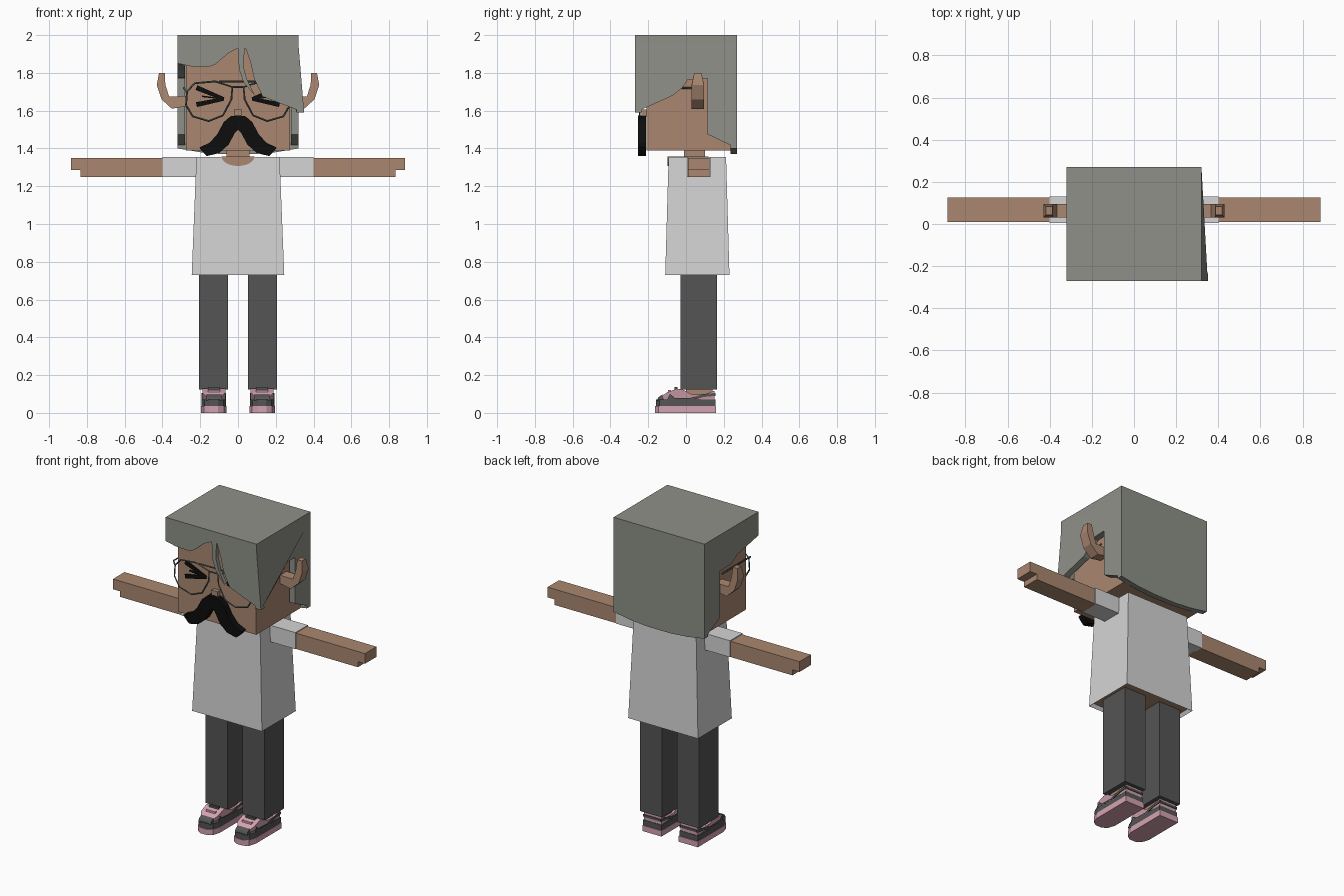
import bpy, bmesh, math
from mathutils import Vector

if "Cube" in bpy.data.objects:
    bpy.data.objects.remove(bpy.data.objects["Cube"], do_unlink=True)


def material(name, r, g, b):
    m = bpy.data.materials.new(name)
    m.use_nodes = True
    m.diffuse_color = (r, g, b, 1)
    m.node_tree.nodes["Principled BSDF"].inputs["Base Color"].default_value = (r, g, b, 1)
    return m


HAIR = material("grey hair", 0.27, 0.28, 0.245)
SKIN = material("brown skin", 0.40, 0.245, 0.162)
SHIRT = material("white cloth", 0.66, 0.66, 0.66)
PANTS = material("charcoal cloth", 0.09, 0.09, 0.09)
PINK = material("pink rubber", 0.66, 0.37, 0.44)
BLACK = material("black", 0.004, 0.004, 0.004)
FRAME = material("slate metal", 0.09, 0.115, 0.11)


def add(name, bm, *mats):
    bmesh.ops.recalc_face_normals(bm, faces=bm.faces)
    me = bpy.data.meshes.new(name)
    bm.to_mesh(me)
    bm.free()
    for m in mats:
        me.materials.append(m)
    ob = bpy.data.objects.new(name, me)
    bpy.context.collection.objects.link(ob)
    return ob


def box(name, lo, hi, mat, top=None):
    """Box between two corners; top = (x0, y0, x1, y1) tapers the upper face."""
    x0, y0, x1, y1 = top or (lo[0], lo[1], hi[0], hi[1])
    bm = bmesh.new()
    low = [(lo[0], lo[1]), (hi[0], lo[1]), (hi[0], hi[1]), (lo[0], hi[1])]
    high = [(x0, y0), (x1, y0), (x1, y1), (x0, y1)]
    a = [bm.verts.new((x, y, lo[2])) for x, y in low]
    b = [bm.verts.new((x, y, hi[2])) for x, y in high]
    bm.faces.new(a)
    bm.faces.new(b)
    for i in range(4):
        j = (i + 1) % 4
        bm.faces.new((a[i], a[j], b[j], b[i]))
    return add(name, bm, mat)


def prism(name, pts, axis, start, end, mat):
    """Outline in the two other axes, extruded along axis from start to end."""
    def place(p, d):
        return {"x": (d, p[0], p[1]), "y": (p[0], d, p[1]), "z": (p[0], p[1], d)}[axis]
    bm = bmesh.new()
    face = bm.faces.new([bm.verts.new(place(p, start)) for p in pts])
    ext = bmesh.ops.extrude_face_region(bm, geom=[face])
    move = Vector(place((0, 0), end - start))
    bmesh.ops.translate(bm, vec=move, verts=[g for g in ext["geom"] if isinstance(g, bmesh.types.BMVert)])
    return add(name, bm, mat)


def mirror_x(pts):
    return [(-x, *rest) for x, *rest in pts]


def bar(name, p, q, w, y0, y1, mat):
    """Flat tapered bar between two points in the x-z plane."""
    p, q = Vector(p), Vector(q)
    n = (q - p).orthogonal().normalized() * w / 2
    return prism(name, [p + n, q + n * 0.7, q - n * 0.7, p - n], "y", y0, y1, mat)


def wire(name, pts, cyclic=False):
    cu = bpy.data.curves.new(name, "CURVE")
    cu.dimensions = "3D"
    cu.bevel_depth = 0.005
    cu.bevel_resolution = 0
    sp = cu.splines.new("POLY")
    sp.points.add(len(pts) - 1)
    for s, p in zip(sp.points, pts):
        s.co = (*p, 1)
    sp.use_cyclic_u = cyclic
    cu.materials.append(FRAME)
    ob = bpy.data.objects.new(name, cu)
    bpy.context.collection.objects.link(ob)


# Head and neck
box("head", (-0.275, -0.21, 1.39), (0.275, 0.235, 1.96), SKIN)
box("neck", (-0.06, -0.01, 1.3), (0.06, 0.1, 1.4), SKIN)
box("nose", (-0.022, -0.235, 1.57), (0.022, -0.2, 1.605), SKIN)

# Hair cap: crown, fringe, loose strand, back and two side panels
box("hair_crown", (-0.32, -0.27, 1.94), (0.32, 0.27, 2), HAIR)
prism("hair_fringe", [(-0.32, 1.95), (-0.32, 1.85), (-0.25, 1.835), (-0.16, 1.83), (-0.12, 1.845),
                      (-0.05, 1.905), (0, 1.93), (0.04, 1.93), (0.065, 1.86), (0.085, 1.77),
                      (0.13, 1.675), (0.35, 1.59), (0.335, 1.72), (0.32, 1.95)], "y", -0.27, -0.235, HAIR)
prism("hair_strand", [(0, 1.94), (0.005, 1.82), (0.03, 1.75), (0.09, 1.68), (0.05, 1.76),
                      (0.03, 1.83), (0.035, 1.94)], "y", -0.265, -0.24, HAIR)
prism("hair_back", [(-0.32, 1.95), (-0.32, 1.4), (-0.2, 1.38), (-0.08, 1.37), (0.08, 1.37),
                    (0.2, 1.38), (0.32, 1.4), (0.32, 1.95)], "y", 0.235, 0.27, HAIR)
rear = [(0.27, 1.95), (0.27, 1.4), (0.115, 1.475), (0.115, 1.77)]
prism("hair_side_right", rear + [(0, 1.775), (-0.06, 1.81), (-0.27, 1.85), (-0.27, 1.95)],
      "x", -0.32, -0.28, HAIR)
side = prism("hair_side_left", rear + [(0.01, 1.765), (-0.02, 1.72), (-0.07, 1.68), (-0.27, 1.59),
                                       (-0.27, 1.95)], "x", 0.28, 0.32, HAIR)
for v in side.data.vertices:  # flare the front tip outward
    if v.co.z < 1.6 and v.co.y < -0.2:
        v.co.x += 0.03

# Moustache
half = [(0.04, 1.57), (0.075, 1.54), (0.11, 1.475), (0.15, 1.43), (0.205, 1.405), (0.19, 1.385),
        (0.165, 1.36), (0.1, 1.375), (0.05, 1.42), (0.015, 1.485)]
prism("moustache", [(0, 1.575)] + half + [(0, 1.5)] + mirror_x(half)[::-1], "y", -0.255, -0.212, BLACK)

# Features on both sides of the body
ear = [(0.27, 1.625), (0.35, 1.61), (0.405, 1.66), (0.43, 1.735), (0.418, 1.8), (0.386, 1.8),
       (0.385, 1.74), (0.365, 1.675), (0.27, 1.677)]
lens = [(0.27, 1.7), (0.23, 1.745), (0.12, 1.755), (0.03, 1.725), (0.035, 1.66), (0.08, 1.575),
        (0.155, 1.545), (0.24, 1.57), (0.275, 1.63)]
foot = [(0.06, 0.16), (0.06, -0.1), (0.075, -0.145), (0.105, -0.165), (0.15, -0.165),
        (0.18, -0.145), (0.195, -0.1), (0.195, 0.16)]
for s, label in ((1, "left"), (-1, "right")):
    def flip(pts):
        return pts if s > 0 else mirror_x(pts)

    def sbox(name, lo, hi, mat):
        xs = sorted((s * lo[0], s * hi[0]))
        return box(f"{label}_{name}", (xs[0], *lo[1:]), (xs[1], *hi[1:]), mat)

    # Ear, narrowing toward its tip
    ob = prism(label + "_ear", flip(ear), "y", 0.03, 0.095, SKIN)
    for v in ob.data.vertices:
        if v.co.z > 1.75:
            v.co.y = 0.063 + (v.co.y - 0.063) * 0.6
    # Squeezed-shut eye
    for i, p in enumerate(((0.22, 1.722), (0.19, 1.676), (0.22, 1.632))):
        bar(f"{label}_eye_line_{i}", (s * p[0], p[1]), (s * 0.075, 1.662), 0.026 if i != 1 else 0.008,
            -0.218, -0.209, BLACK)
    # Spectacles
    wire(label + "_rim", [(x, -0.245, z) for x, z in flip(lens)], True)
    wire(label + "_temple", [(s * 0.272, -0.245, 1.7), (s * 0.288, -0.235, 1.72), (s * 0.288, 0.05, 1.72)])
    # Sleeve, arm and hand
    sbox("sleeve", (0.2, 0.005, 1.25), (0.4, 0.13, 1.355), SHIRT)
    sbox("arm", (0.39, 0.01, 1.25), (0.835, 0.125, 1.35), SKIN)
    sbox("hand", (0.83, 0.01, 1.285), (0.885, 0.125, 1.35), SKIN)
    # Trouser leg and ankle
    sbox("trouser_leg", (0.053, -0.03, 0.125), (0.207, 0.165, 0.8), PANTS)
    sbox("ankle", (0.08, 0, 0.08), (0.175, 0.14, 0.135), SKIN)
    # Shoe: sole, dark band, upper and trims
    prism(label + "_sole", flip(foot), "z", 0, 0.036, PINK)
    prism(label + "_shoe_band", flip([(0.1275 + (x - 0.1275) * 0.96, y * 0.97) for x, y in foot]),
          "z", 0.036, 0.07, PANTS)
    upper = [(0.152, 0.06), (-0.15, 0.06), (-0.14, 0.082), (-0.1, 0.108), (-0.05, 0.128),
             (-0.02, 0.125), (0.03, 0.098), (0.1, 0.098), (0.152, 0.118)]
    ob = prism(label + "_shoe_upper", upper, "x", s * 0.067, s * 0.188, PINK)
    for v in ob.data.vertices:  # narrow the toe
        if v.co.y < -0.13:
            v.co.x = s * (0.1275 + (abs(v.co.x) - 0.1275) * 0.6)
    prism(label + "_toe_cap", [(-0.155, 0.065), (-0.146, 0.083), (-0.125, 0.097), (-0.115, 0.065)],
          "x", s * 0.085, s * 0.17, PANTS)
    for x in (0.063, 0.188):
        prism(f"{label}_shoe_stripe_{x}", [(-0.1, 0.07), (-0.085, 0.1), (-0.06, 0.08), (0.02, 0.078),
              (0.09, 0.1), (0.155, 0.105), (0.155, 0.09), (0.1, 0.085), (0.03, 0.068)],
              "x", s * x, s * (x + 0.005), PANTS)
    sbox("heel_tab", (0.07, 0.15, 0.09), (0.185, 0.157, 0.105), PANTS)
    for i in range(2):
        sbox(f"lace_{i}", (0.095, -0.095 + i * 0.035, 0.1 + i * 0.014),
             (0.16, -0.08 + i * 0.035, 0.122 + i * 0.014), PANTS if i else PINK)

# Spectacle bridge
wire("bridge", [(-0.03, -0.245, 1.725), (0.03, -0.245, 1.725)])
wire("brow_bar", [(-0.1, -0.245, 1.755), (0.1, -0.245, 1.755)])

# Shirt with a recessed underside
shirt = box("shirt", (-0.245, -0.11, 0.73), (0.245, 0.23, 1.355), SHIRT, (-0.22, -0.092, 0.22, 0.212))
shirt.data.materials.append(SKIN)
bm = bmesh.new()
bm.from_mesh(shirt.data)
bottom = min(bm.faces, key=lambda f: f.calc_center_median().z)
bmesh.ops.inset_region(bm, faces=[bottom], thickness=0.02, depth=0)
bmesh.ops.translate(bm, verts=bottom.verts, vec=(0, 0, 0.02))
bottom.material_index = 1
bm.to_mesh(shirt.data)
bm.free()

# Scooped neckline
arc = [(0.087 * math.cos(a), 1.357 + 0.05 * math.sin(a)) for a in [math.pi * (1 + i / 10) for i in range(11)]]
prism("neckline", arc, "y", -0.097, 0.12, SKIN)
